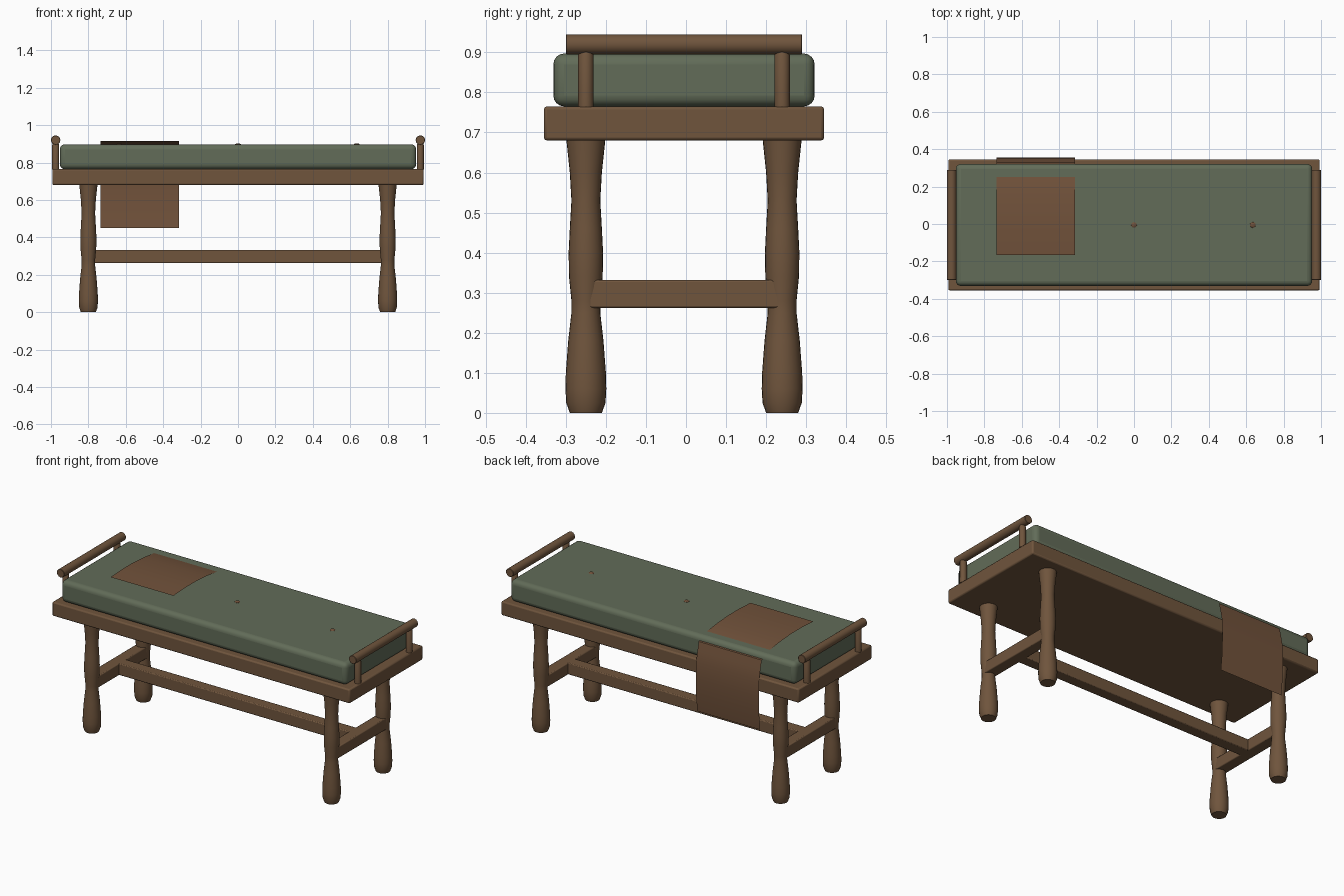
import bpy, bmesh, math
from mathutils import Matrix

if "Cube" in bpy.data.objects:
    bpy.data.objects.remove(bpy.data.objects["Cube"], do_unlink=True)

CY = -0.005  # bench centre line in y


def material(name, rgb):
    m = bpy.data.materials.new(name)
    m.use_nodes = True
    m.diffuse_color = (*rgb, 1)
    m.node_tree.nodes["Principled BSDF"].inputs["Base Color"].default_value = (*rgb, 1)
    return m


WOOD = material("walnut wood", (0.160, 0.090, 0.046))
FABRIC = material("sage fabric", (0.122, 0.150, 0.098))
LEATHER = material("tan leather", (0.165, 0.084, 0.043))


def finish(name, bm, mat, bevel=0, segments=2):
    bmesh.ops.recalc_face_normals(bm, faces=bm.faces)
    me = bpy.data.meshes.new(name)
    bm.to_mesh(me)
    bm.free()
    ob = bpy.data.objects.new(name, me)
    bpy.context.collection.objects.link(ob)
    me.materials.append(mat)
    if bevel:
        mod = ob.modifiers.new("Bevel", "BEVEL")
        mod.width, mod.segments = bevel, segments
    bpy.ops.object.select_all(action="DESELECT")
    bpy.context.view_layer.objects.active = ob
    ob.select_set(True)
    bpy.ops.object.shade_smooth_by_angle(angle=math.radians(40))
    return ob


def box(name, centre, size, mat, bevel, segments=2):
    bm = bmesh.new()
    bmesh.ops.create_cube(bm, size=1, matrix=Matrix.Translation(centre) @ Matrix.Diagonal((*size, 1)))
    return finish(name, bm, mat, bevel, segments)


def turned(name, base, profile, mat, axis="Z", sides=24):
    """Lathe (radius, height) pairs around an axis through base."""
    bm = bmesh.new()
    rings = []
    for r, h in profile:
        ring = []
        for i in range(sides):
            a = 2 * math.pi * i / sides
            ring.append(bm.verts.new((r * math.cos(a), r * math.sin(a), h)))
        rings.append(ring)
    for lo, hi in zip(rings, rings[1:]):
        for i in range(sides):
            j = (i + 1) % sides
            bm.faces.new((lo[i], lo[j], hi[j], hi[i]))
    bm.faces.new(rings[0][::-1])
    bm.faces.new(rings[-1])
    turn = Matrix.Rotation(-math.pi / 2, 4, "X") if axis == "Y" else Matrix.Identity(4)
    bm.transform(Matrix.Translation(base) @ turn)
    return finish(name, bm, mat)


# Seat frame and cushion
box("seat_frame", (0, CY, 0.7225), (1.986, 0.70, 0.085), WOOD, 0.008)
box("cushion", (0, CY, 0.831), (1.906, 0.652, 0.132), FABRIC, 0.027, 4)

# Cushion buttons
for i, x in enumerate((-0.635, 0, 0.635)):
    turned(f"button_{i + 1}", (x, CY, 0.893), [(0.016, 0), (0.015, 0.005), (0.009, 0.009)], LEATHER, sides=12)

# Legs, stretchers and end rails
LEG = [(0.040, 0), (0.049, 0.025), (0.051, 0.06), (0.050, 0.10), (0.044, 0.18), (0.036, 0.25),
       (0.036, 0.28), (0.042, 0.34), (0.043, 0.40), (0.040, 0.46), (0.036, 0.53), (0.040, 0.60), (0.049, 0.685)]
POST = [(0.019, 0), (0.019, 0.13), (0.014, 0.141)]
RAIL = [(0.023, 0), (0.025, 0.002), (0.025, 0.588), (0.023, 0.59)]
for sx, side in ((1, "left"), (-1, "right")):
    for sy, end in ((-1, "front"), (1, "back")):
        y = CY + sy * 0.245
        turned(f"{end}_{side}_leg", (sx * 0.8, y, 0), LEG, WOOD)
        turned(f"{end}_{side}_rail_post", (sx * 0.975, y, 0.763), POST, WOOD, sides=16)
    turned(f"{side}_end_rail", (sx * 0.975, CY - 0.295, 0.92), RAIL, WOOD, axis="Y")
    box(f"{side}_stretcher", (sx * 0.8, CY, 0.297), (0.068, 0.52, 0.07), WOOD, 0.005)
box("long_stretcher", (0, CY, 0.297), (1.56, 0.068, 0.07), WOOD, 0.005)

# Leather throw draped over the cushion and down the back
DRAPE = [(-0.165, 0.910), (-0.06, 0.916), (0.05, 0.916), (0.15, 0.909), (0.25, 0.897), (0.29, 0.885),
         (0.328, 0.865), (0.341, 0.81), (0.353, 0.75), (0.355, 0.65), (0.353, 0.55), (0.342, 0.45)]
bm = bmesh.new()
rows = [[bm.verts.new((x, y, z)) for x in (-0.735, -0.315)] for y, z in DRAPE]
for a, b in zip(rows, rows[1:]):
    bm.faces.new((a[0], a[1], b[1], b[0]))
finish("leather_throw", bm, LEATHER)
